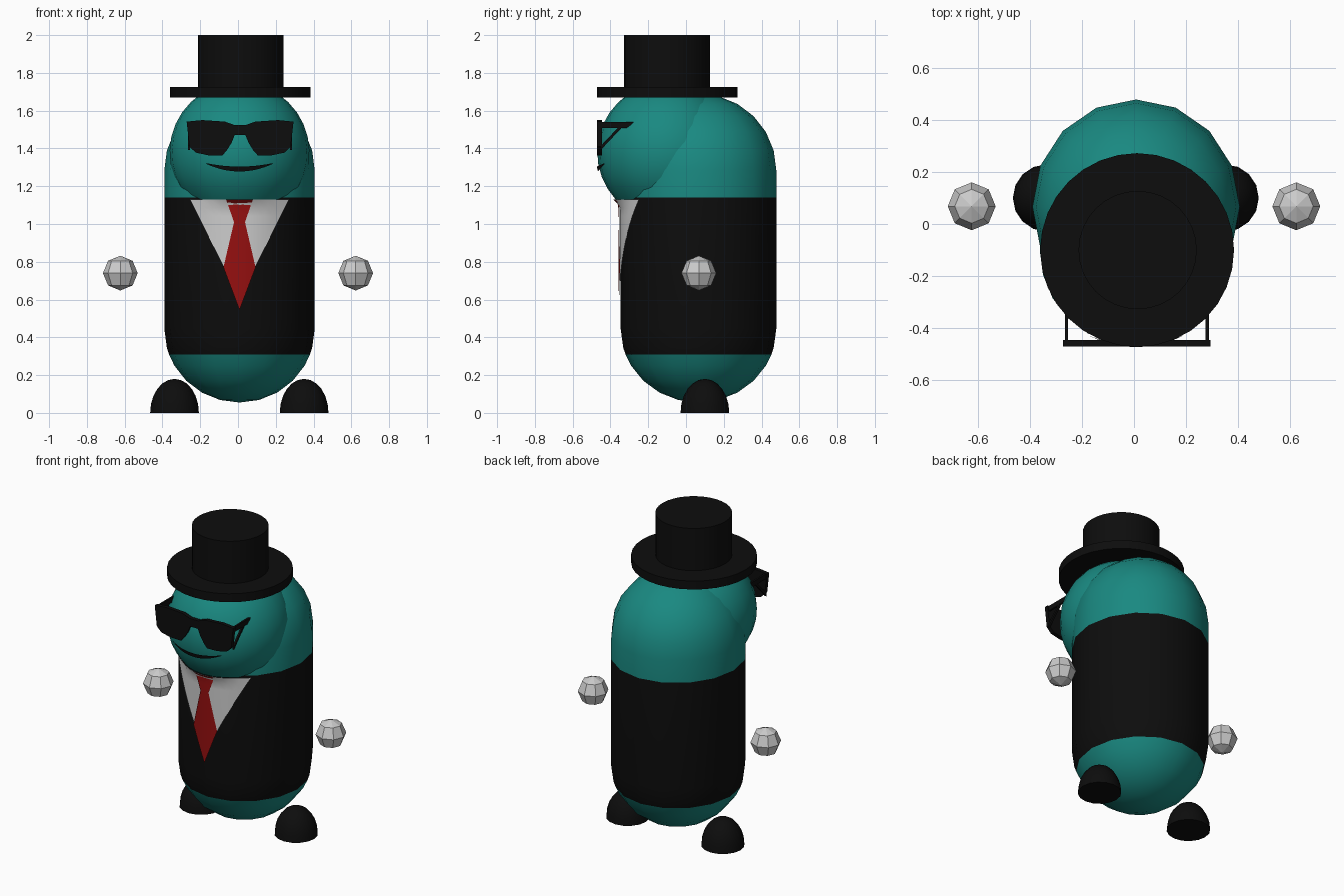
import bpy, bmesh
from math import sin, cos, pi, sqrt

if "Cube" in bpy.data.objects:
    bpy.data.objects.remove(bpy.data.objects["Cube"])

CX = 0.008                       # body axis
BY, RX, RY = 0.066, 0.398, 0.412  # torso centre and radii
HY, HZ, HR = -0.1, 1.38, 0.37    # face bulge sphere


def material(name, rgb):
    m = bpy.data.materials.new(name)
    m.diffuse_color = (*rgb, 1)
    m.use_nodes = True
    m.node_tree.nodes["Principled BSDF"].inputs["Base Color"].default_value = m.diffuse_color
    return m


TEAL = material("teal", (0.01, 0.25, 0.22))
BLACK = material("black", (0.004, 0.004, 0.004))
RED = material("red", (0.3, 0.005, 0.005))


def finish(name, bm, mat=None, angle=None):
    bmesh.ops.remove_doubles(bm, verts=bm.verts, dist=1e-5)
    bmesh.ops.recalc_face_normals(bm, faces=bm.faces)
    me = bpy.data.meshes.new(name)
    bm.to_mesh(me)
    bm.free()
    ob = bpy.data.objects.new(name, me)
    bpy.context.collection.objects.link(ob)
    if mat:
        me.materials.append(mat)
    if angle:
        bpy.ops.object.select_all(action='DESELECT')
        ob.select_set(True)
        bpy.context.view_layer.objects.active = ob
        bpy.ops.object.shade_smooth_by_angle(angle=angle)
    return ob


def lathe(name, profile, n, center, mat, scale=(1, 1), angle=pi / 5):
    """Revolve (radius, z) points around z."""
    bm = bmesh.new()
    rings = [[bm.verts.new((center[0] + scale[0] * r * cos(2 * pi * i / n),
                            center[1] + scale[1] * r * sin(2 * pi * i / n), z))
              for i in range(n)] for r, z in profile]
    for a, b in zip(rings, rings[1:]):
        for i in range(n):
            j = (i + 1) % n
            bm.faces.new((a[i], a[j], b[j], b[i]))
    return finish(name, bm, mat, angle)


def prism(name, pts, d0, d1, axis, mat):
    """Extrude a polygon along x (points are y, z) or y (points are x, z)."""
    bm = bmesh.new()
    co = lambda p, d: (d, p[0], p[1]) if axis == 'x' else (p[0], d, p[1])
    face = bm.faces.new([bm.verts.new(co(p, d0)) for p in pts])
    new = bmesh.ops.extrude_face_region(bm, geom=[face])['geom']
    move = (d1 - d0, 0, 0) if axis == 'x' else (0, d1 - d0, 0)
    bmesh.ops.translate(bm, verts=[v for v in new if isinstance(v, bmesh.types.BMVert)], vec=move)
    return finish(name, bm, mat)


def front_y(x, z):
    """Front surface of torso and face bulge."""
    y = BY - RY * sqrt(max(0, 1 - (x / RX) ** 2))
    d = HR ** 2 - x * x - (z - HZ) ** 2
    return min(y, HY - sqrt(d)) if d > 0 else y


def patch(name, rows, offset, mat, n=10):
    """Cloth on the front surface; rows are pairs of end points."""
    bm = bmesh.new()
    grid = []
    for (x0, z0), (x1, z1) in rows:
        line = []
        for i in range(n + 1):
            t = i / n
            x, z = x0 + (x1 - x0) * t, z0 + (z1 - z0) * t
            line.append(bm.verts.new((CX + x, front_y(x, z) - offset, z)))
        grid.append(line)
    for a, b in zip(grid, grid[1:]):
        for i in range(n):
            bm.faces.new((a[i], a[i + 1], b[i + 1], b[i]))
    return finish(name, bm, mat, pi / 5)


def spread(keys, steps=5):
    """Subdivide (half width, z) keys into left-right rows."""
    out = []
    for (w0, z0), (w1, z1) in zip(keys, keys[1:]):
        for k in range(steps + (keys[-1] == (w1, z1))):
            t = k / steps
            w, z = w0 + (w1 - w0) * t, z0 + (z1 - z0) * t
            out.append(((-w, z), (w, z)))
    return out


# Torso capsule in three colour bands
S = (RX, RY)
ZB, RB, ZT, RT = 0.445, 0.39, 1.285, 0.405
SEAM = 0.31
ra = lambda z: sqrt(1 - ((z - ZB) / RB) ** 2)
quarter = [k * pi / 12 for k in range(7)]
bottom = [(sin(a), ZB - RB * cos(a)) for a in quarter]
lathe("lower_body", [p for p in bottom if p[1] < SEAM] + [(ra(SEAM), SEAM)], 16, (CX, BY), TEAL, S)
lathe("suit_jacket", [(ra(SEAM), SEAM)] + [p for p in bottom if p[1] > SEAM] + [(1, 1.14)],
      16, (CX, BY), BLACK, S)
lathe("upper_body", [(1, 1.14)] + [(cos(a), ZT + RT * sin(a)) for a in quarter], 16, (CX, BY), TEAL, S)

# Face bulge, trimmed at the collar
arc = [-0.742 + k * (pi / 2 + 0.742) / 12 for k in range(13)]
lathe("face", [(HR * cos(a), HZ + HR * sin(a)) for a in arc], 24, (CX, HY), TEAL)

# Top hat
lathe("hat_brim", [(0, 1.67), (0.372, 1.67), (0.372, 1.725), (0, 1.725)], 32, (0.012, HY), BLACK)
lathe("hat_crown", [(0, 1.72), (0.227, 1.72), (0.227, 2.0), (0, 2.0)], 32, (0.014, HY), BLACK)

# Shirt front and tie
patch("shirt_front", spread([(0.262, 1.13), (0.0, 0.605)], 12), 0.005, None)
patch("tie", spread([(0.071, 1.13), (0.029, 1.01), (0.085, 0.77), (0.0, 0.545)]), 0.012, RED)

# Smile
smile = []
for k in range(17):
    t = k / 8 - 1
    x, thick = 0.175 * t, 0.004 + 0.022 * (1 - t * t)
    low = 1.278 + 0.04 * t * t
    smile.append(((x, low), (x, low + thick)))
patch("mouth", smile, 0.01, BLACK, 2)

# Sunglasses: mirrored front frame, temples and struts
half = [(0.03, 1.524), (0.08, 1.542), (0.2, 1.55), (0.283, 1.542), (0.268, 1.41), (0.235, 1.378),
        (0.17, 1.364), (0.095, 1.362), (0.07, 1.39), (0.045, 1.43), (0.028, 1.472)]
outline = half + [(-x, z) for x, z in reversed(half)]
prism("sunglasses_front", [(x + 0.011, z) for x, z in outline], -0.47, -0.445, 'y', BLACK)
for side, s in (("left", -1), ("right", 1)):
    x = 0.011 + s * 0.27
    prism("temple_" + side, [(-0.45, 1.54), (-0.27, 1.54), (-0.315, 1.508), (-0.45, 1.508)],
          x - 0.006, x + 0.006, 'x', BLACK)
    prism("temple_strut_" + side, [(-0.45, 1.415), (-0.45, 1.393), (-0.34, 1.51), (-0.36, 1.51)],
          x - 0.006, x + 0.006, 'x', BLACK)

    # Floating hand
    bm = bmesh.new()
    bmesh.ops.create_uvsphere(bm, u_segments=8, v_segments=4, radius=0.092)
    bmesh.ops.translate(bm, verts=bm.verts, vec=(s * 0.623, 0.068, 0.74))
    finish("hand_" + side, bm)

    # Domed foot with flat sole
    dome = [(0, 0)] + [(0.129 * cos(a), 0.18 * sin(a)) for a in quarter]
    lathe("foot_" + side, dome, 16, (0.007 + s * 0.343, 0.1), BLACK)
